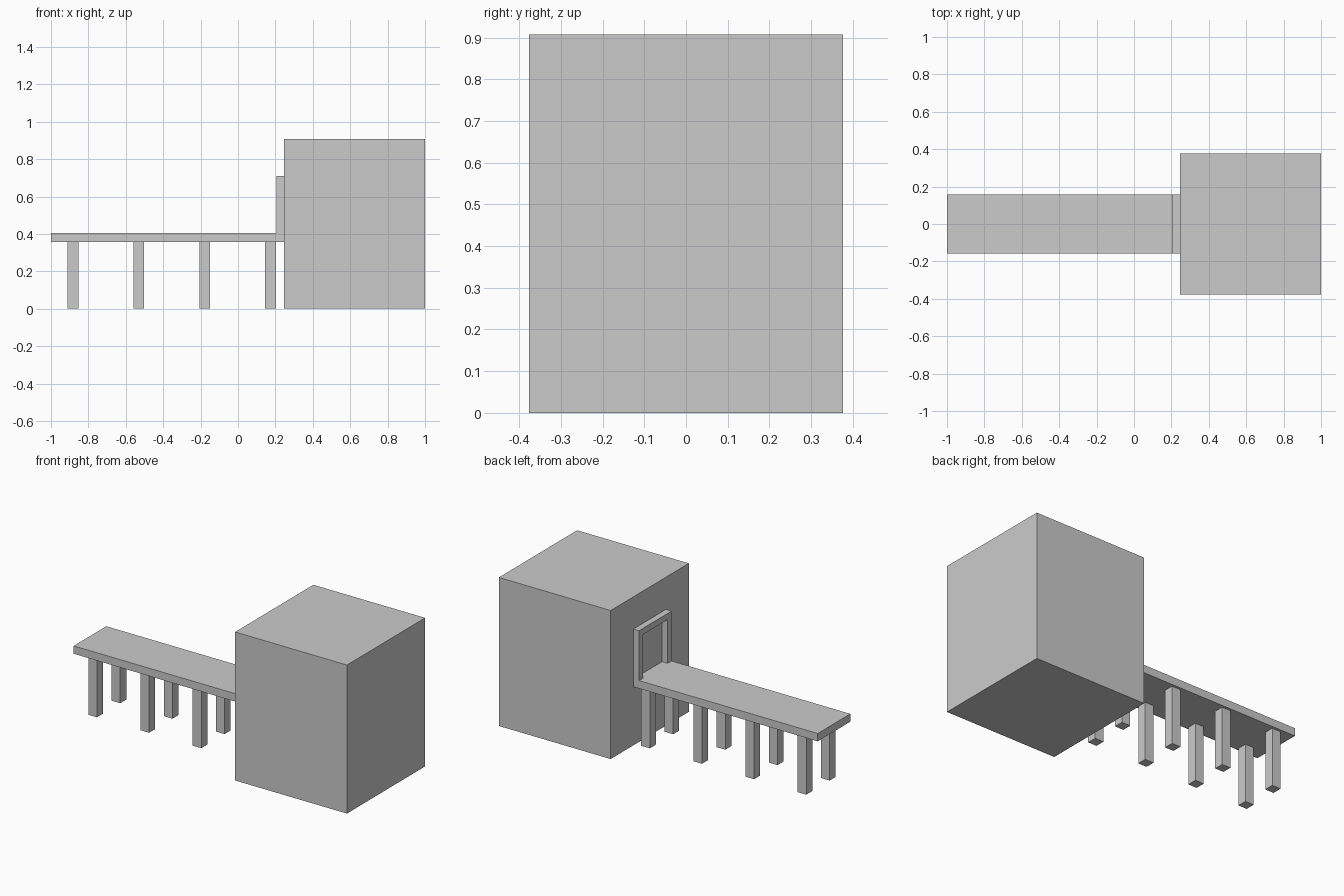
import bpy

if "Cube" in bpy.data.objects:
    bpy.data.objects.remove(bpy.data.objects["Cube"])


def box(name, x0, x1, y0, y1, z0, z1):
    bpy.ops.mesh.primitive_cube_add(size=1, location=((x0 + x1) / 2, (y0 + y1) / 2, (z0 + z1) / 2))
    ob = bpy.context.object
    ob.name = name
    ob.scale = (x1 - x0, y1 - y0, z1 - z0)
    bpy.ops.object.transform_apply(location=False, rotation=False, scale=True)
    return ob


WALL = 0.245   # x of the block face that meets the walkway
HALF = 0.157   # half width of walkway and door frame
T = 0.038      # frame thickness

# main building block
box("building_block", WALL, 1.0, -0.377, 0.377, 0.0, 0.907)

# raised walkway deck
box("walkway_deck", -1.0, WALL, -HALF, HALF, 0.357, 0.405)

# support posts in pairs
for i in range(4):
    cx = -0.883 + i * 0.3525
    for side, cy in (("front", -0.1125), ("back", 0.1125)):
        box(f"{side}_post_{i + 1}", cx - 0.029, cx + 0.029, cy - 0.029, cy + 0.029, 0.002, 0.357)

# door frame: one extruded arch outline
outline = [(-HALF, 0.405), (-HALF, 0.71), (HALF, 0.71), (HALF, 0.405),
           (HALF - T, 0.405), (HALF - T, 0.71 - T), (-HALF + T, 0.71 - T), (-HALF + T, 0.405)]
n = len(outline)
verts = [(x, y, z) for x in (WALL - T, WALL) for y, z in outline]
quads = [(0, 1, 6, 7), (1, 2, 5, 6), (2, 3, 4, 5)]
faces = quads + [tuple(n + v for v in reversed(q)) for q in quads]
faces += [((i + 1) % n, i, n + i, n + (i + 1) % n) for i in range(n)]
mesh = bpy.data.meshes.new("door_frame")
mesh.from_pydata(verts, [], faces)
frame = bpy.data.objects.new("door_frame", mesh)
bpy.context.collection.objects.link(frame)

# consistent outward normals on the frame
import bmesh
bm = bmesh.new()
bm.from_mesh(mesh)
bmesh.ops.recalc_face_normals(bm, faces=bm.faces)
bm.to_mesh(mesh)
bm.free()
